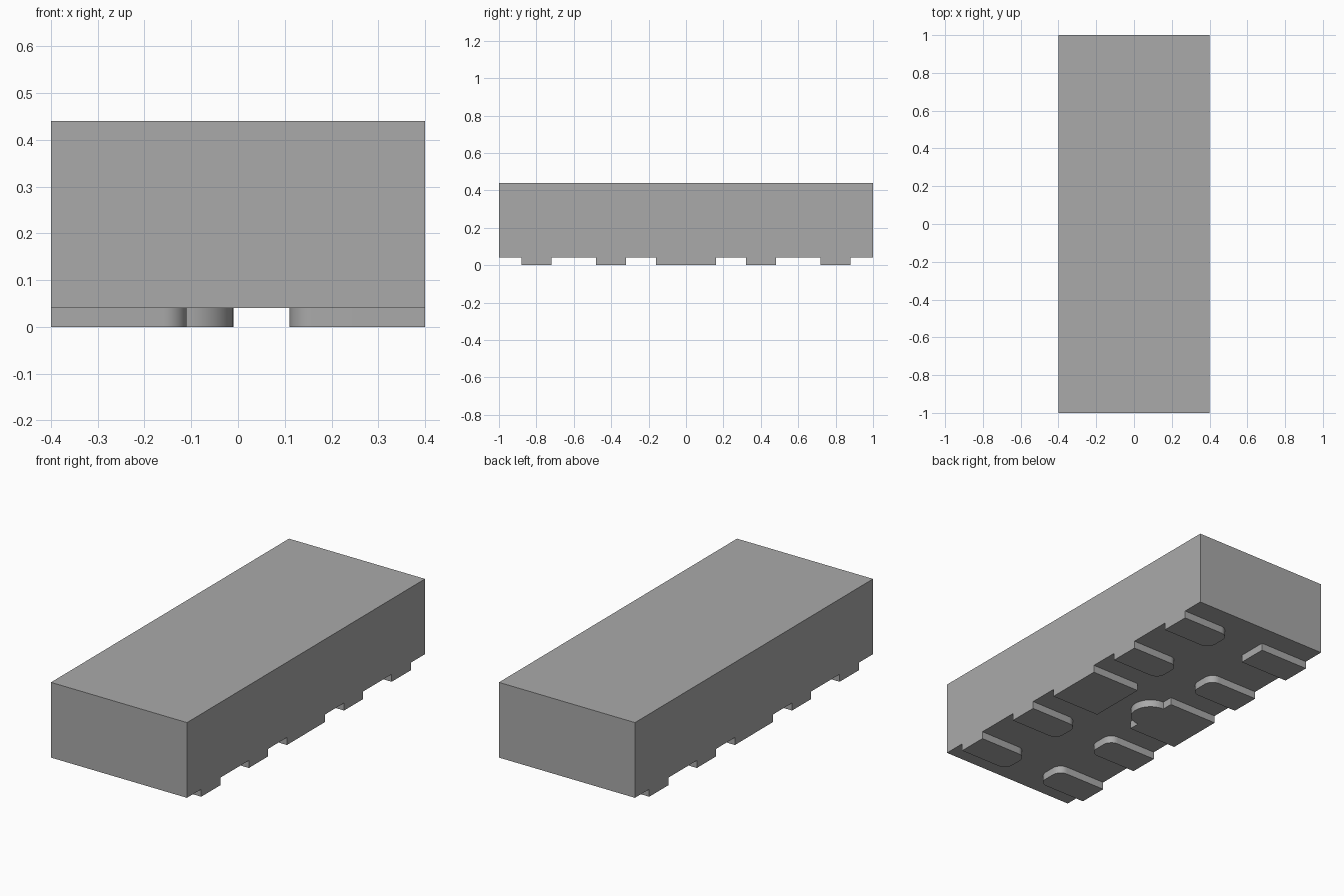
import bpy
import bmesh
from math import pi, sin, cos

cube = bpy.data.objects.get("Cube")
if cube:
    bpy.data.objects.remove(cube, do_unlink=True)

# Overall sizes
HALF_X, HALF_Y = 0.4, 1.0
PAD_TOP, TOP = 0.04, 0.44
INNER = 0.11      # inner end of every pad
ROUND = 0.05      # corner radius of the small pads
BUMP = 0.1        # radius of the tab on the middle pad

grey = bpy.data.materials.new("plain grey")
grey.use_nodes = True
colour = (0.4, 0.4, 0.4, 1)
grey.diffuse_color = colour
grey.node_tree.nodes["Principled BSDF"].inputs["Base Color"].default_value = colour


def arc(cx, cy, r, start, end, steps):
    """Points along an arc, angles in half turns."""
    angles = [pi * (start + (end - start) * i / steps) for i in range(steps + 1)]
    return [(cx + r * cos(a), cy + r * sin(a)) for a in angles]


def prism(name, outline, z0, z1):
    """Extrude a counter-clockwise outline from z0 up to z1."""
    bm = bmesh.new()
    face = bm.faces.new([bm.verts.new((x, y, z0)) for x, y in outline])
    up = bmesh.ops.extrude_face_region(bm, geom=[face], use_keep_orig=True)["geom"]
    verts = [v for v in up if isinstance(v, bmesh.types.BMVert)]
    bmesh.ops.translate(bm, verts=verts, vec=(0, 0, z1 - z0))
    bmesh.ops.recalc_face_normals(bm, faces=bm.faces)
    mesh = bpy.data.meshes.new(name)
    bm.to_mesh(mesh)
    bm.free()
    mesh.materials.append(grey)
    obj = bpy.data.objects.new(name, mesh)
    bpy.context.collection.objects.link(obj)
    bpy.ops.object.select_all(action="DESELECT")
    bpy.context.view_layer.objects.active = obj
    obj.select_set(True)
    bpy.ops.object.shade_smooth_by_angle(angle=pi / 6)
    return obj


def pad(name, side, y, half_width, end):
    """Contact pad running from the body's edge to its inner end points."""
    outline = [(HALF_X, half_width)] + end + [(HALF_X, -half_width)]
    prism(name, [(side * px, y + side * py) for px, py in outline], 0, PAD_TOP)


# Package body
prism("body", [(-HALF_X, -HALF_Y), (HALF_X, -HALF_Y), (HALF_X, HALF_Y), (-HALF_X, HALF_Y)],
      PAD_TOP, TOP)

# Inner end shapes
small, wide = 0.08, 0.16
rounded = (arc(INNER + ROUND, small - ROUND, ROUND, 0.5, 1, 8)
           + arc(INNER + ROUND, ROUND - small, ROUND, 1, 1.5, 8))
square_small = [(INNER, small), (INNER, -small)]
square_wide = [(INNER, wide), (INNER, -wide)]
tabbed = [(INNER, wide)] + arc(INNER, 0, BUMP, 0.5, 1.5, 24) + [(INNER, -wide)]

# Small pads on both sides; the first pad has square corners
for side, label in ((1, "left"), (-1, "right")):
    for i, y in enumerate((0.8, 0.4, -0.4, -0.8), 1):
        first = side < 0 and i == 1
        pad(f"{label}_pad_{i}", side, y, small, square_small if first else rounded)

# Wide middle pads, one with a round tab
pad("left_middle_pad", 1, 0, wide, square_wide)
pad("right_middle_pad", -1, 0, wide, tabbed)
